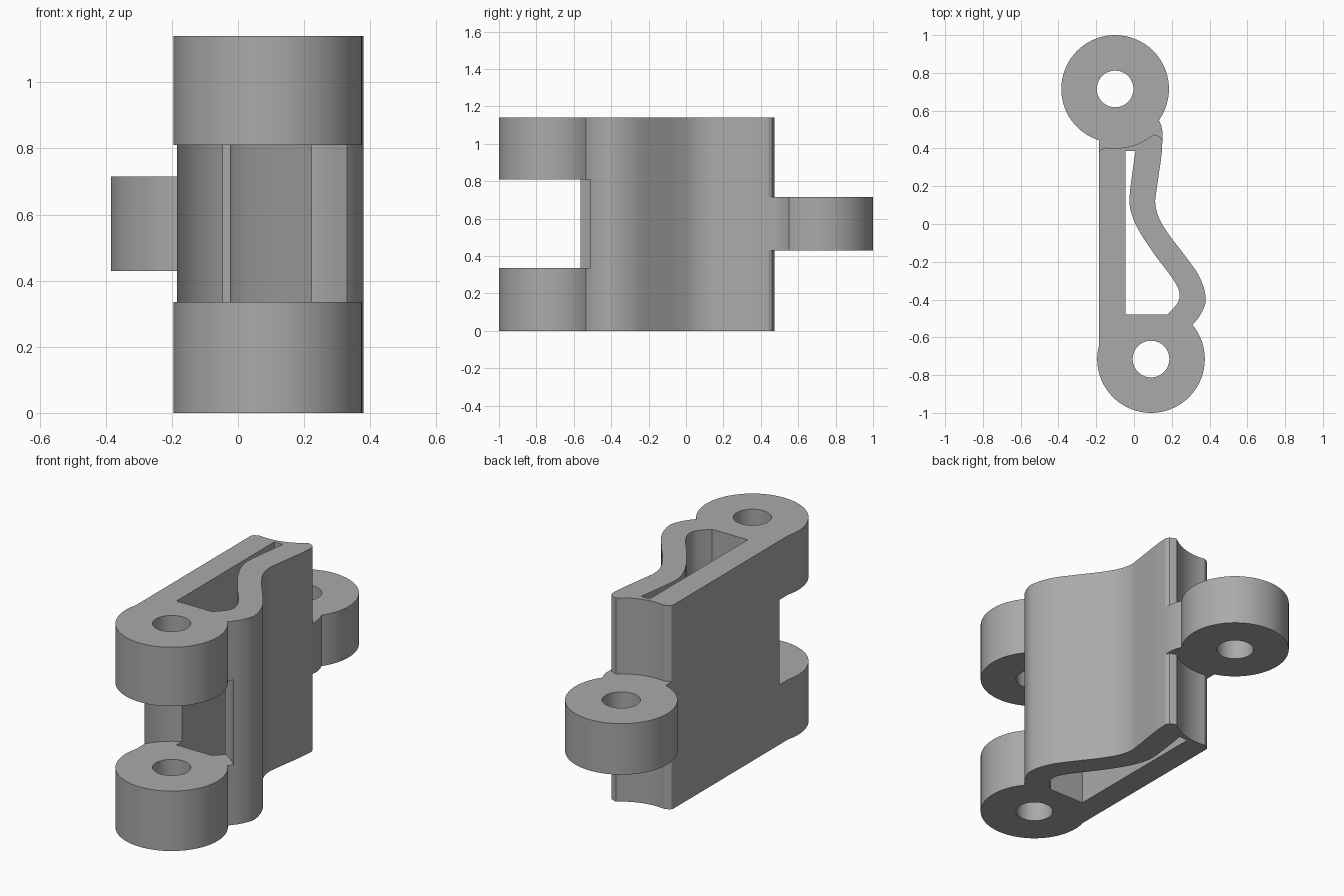
import bpy, bmesh
from math import cos, sin, radians
from mathutils import Vector

if "Cube" in bpy.data.objects:
    bpy.data.objects.remove(bpy.data.objects["Cube"])

HEIGHT = 1.14
FRONT, REAR = (0.09, -0.715), (-0.10, 0.715)
BARREL, CLEAR, BORE = 0.285, 0.314, 0.097
SLOT = (0.335, 0.81)
KNUCKLE = (0.43, 0.715)

grey = bpy.data.materials.new("neutral grey")
grey.use_nodes = True
grey.diffuse_color = (0.4, 0.4, 0.4, 1)
grey.node_tree.nodes["Principled BSDF"].inputs["Base Color"].default_value = (0.4, 0.4, 0.4, 1)


def arc(centre, r, start, end, n):
    angles = [radians(start + (end - start) * i / n) for i in range(n + 1)]
    return [(centre[0] + r * cos(a), centre[1] + r * sin(a)) for a in angles]


def spline(pts, steps=6):
    """Smooth curve through all the points."""
    p = [Vector(q) for q in [pts[0]] + pts + [pts[-1]]]
    out = []
    for a, b, c, d in zip(p, p[1:], p[2:], p[3:]):
        for i in range(steps):
            t = i / steps
            out.append(tuple(b + (c - a) * t / 2 + (2 * a - 5 * b + 4 * c - d) * t * t / 2
                             + (3 * b - a - 3 * c + d) * t ** 3 / 2))
    return out + [pts[-1]]


def prism(name, outline, z0, z1):
    bm = bmesh.new()
    face = bm.faces.new([bm.verts.new((x, y, z0)) for x, y in outline])
    top = bmesh.ops.extrude_face_region(bm, geom=[face])["geom"]
    bmesh.ops.translate(bm, vec=(0, 0, z1 - z0),
                        verts=[g for g in top if isinstance(g, bmesh.types.BMVert)])
    bmesh.ops.recalc_face_normals(bm, faces=bm.faces)
    mesh = bpy.data.meshes.new(name)
    bm.to_mesh(mesh)
    bm.free()
    mesh.materials.append(grey)
    obj = bpy.data.objects.new(name, mesh)
    bpy.context.collection.objects.link(obj)
    return obj


def cylinder(name, centre, r, z0, z1):
    return prism(name, arc(centre, r, 0, 360, 72)[:-1], z0, z1)


def combine(target, tool, operation):
    mod = target.modifiers.new(operation, 'BOOLEAN')
    mod.operation, mod.object, mod.solver = operation, tool, 'EXACT'
    bpy.context.view_layer.objects.active = target
    bpy.ops.object.modifier_apply(modifier=mod.name)
    bpy.data.objects.remove(tool)


# Link body: front barrel arc, wavy left wall, hollow rear end, straight right wall
wavy_outer = spline([(0.31, -0.535), (0.355, -0.475), (0.38, -0.395), (0.347, -0.28),
                     (0.267, -0.164), (0.19, -0.063), (0.135, 0.026), (0.113, 0.105),
                     (0.12, 0.185), (0.145, 0.36), (0.15, 0.44)])
body = prism("link_body",
             arc(FRONT, BARREL, 164.8, 399, 48)[:-1] + wavy_outer
             + [(0.14, 0.46), (0.12, 0.469)]
             + arc(REAR, CLEAR, -50, -99, 14)
             + [(-0.172, 0.395), (-0.182, 0.386), (-0.185, 0.375)], 0, HEIGHT)

# Cavity between the two walls
wavy_inner = spline([(0.175, -0.48), (0.222, -0.43), (0.241, -0.39), (0.235, -0.344),
                     (0.198, -0.28), (0.108, -0.16), (0.03, -0.042), (-0.013, 0.053),
                     (-0.024, 0.13), (-0.013, 0.238), (0.008, 0.386)])
combine(body, prism("cavity", [(-0.045, -0.48)] + wavy_inner + [(-0.045, 0.386)],
                    -0.1, HEIGHT + 0.1), 'DIFFERENCE')

# Slot that separates the two front barrels
combine(body, cylinder("slot", FRONT, CLEAR, *SLOT), 'DIFFERENCE')

# Rear knuckle and its neck
knuckle = cylinder("rear_knuckle", REAR, BARREL, *KNUCKLE)
neck = prism("neck", [(-0.185, 0.375), (-0.05, 0.39), (0.147, 0.39), (0.15, 0.44),
                      (0.152, 0.48), (0.145, 0.52), (0.13, 0.555), (-0.1, 0.58),
                      (-0.185, 0.448)], *KNUCKLE)
combine(knuckle, neck, 'UNION')
combine(body, knuckle, 'UNION')

# Pin bores
for centre in (FRONT, REAR):
    combine(body, cylinder("bore", centre, BORE, -0.1, HEIGHT + 0.1), 'DIFFERENCE')

bpy.ops.object.select_all(action='DESELECT')
body.select_set(True)
bpy.context.view_layer.objects.active = body
bpy.ops.object.shade_smooth_by_angle(angle=radians(25))
